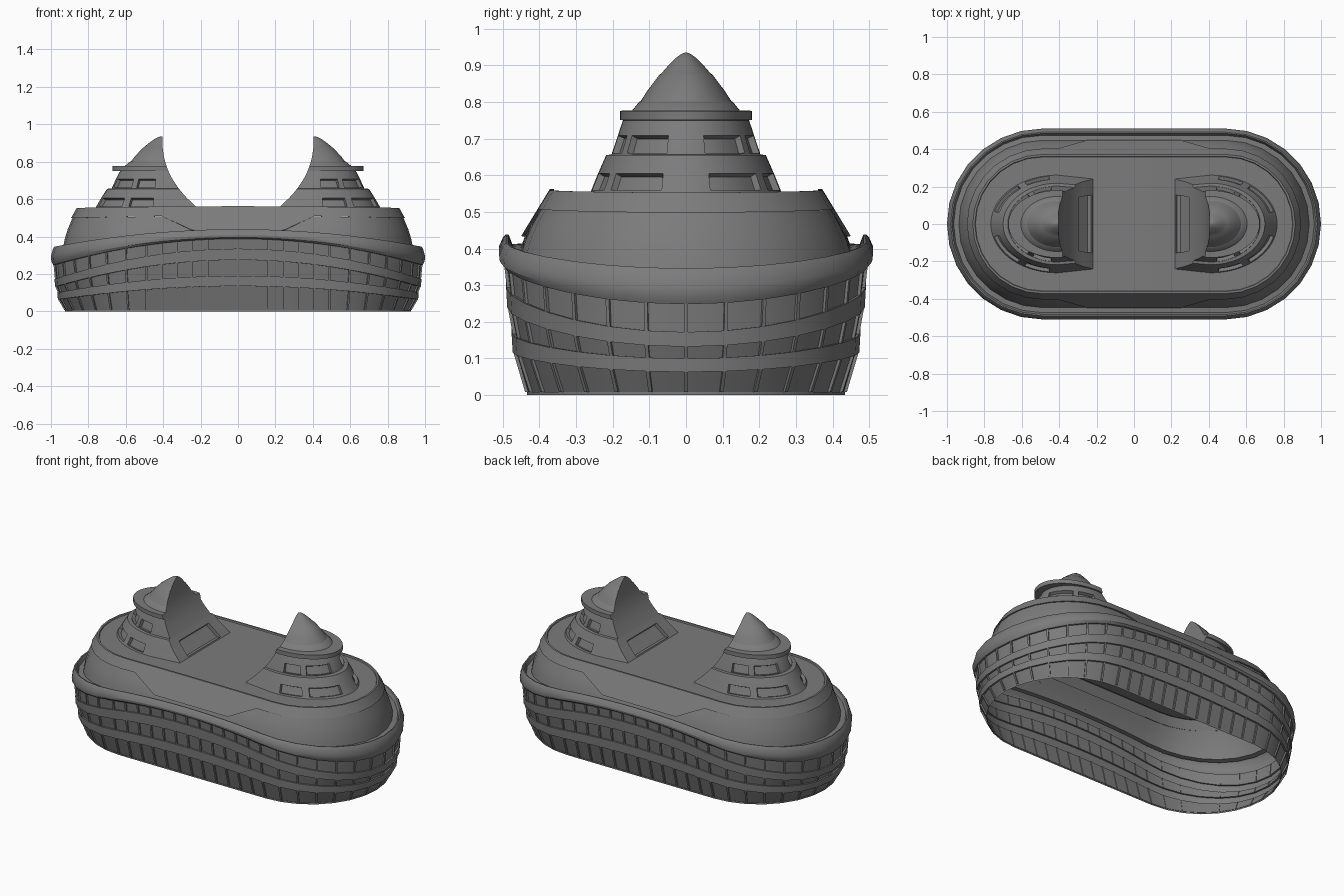
import bpy, bmesh, math
from mathutils import Vector

if "Cube" in bpy.data.objects:
    bpy.data.objects.remove(bpy.data.objects["Cube"])

grey = bpy.data.materials.new("mid_grey")
grey.diffuse_color = (0.2, 0.2, 0.2, 1)
grey.use_nodes = True
grey.node_tree.nodes["Principled BSDF"].inputs["Base Color"].default_value = grey.diffuse_color


def finish(bm, name, angle=28):
    me = bpy.data.meshes.new(name)
    bm.to_mesh(me)
    bm.free()
    ob = bpy.data.objects.new(name, me)
    bpy.context.collection.objects.link(ob)
    me.materials.append(grey)
    bpy.ops.object.select_all(action='DESELECT')
    ob.select_set(True)
    bpy.context.view_layer.objects.active = ob
    bpy.ops.object.shade_smooth_by_angle(angle=math.radians(angle))
    return ob


def loft(bm, rings):
    rows = [[bm.verts.new(p) for p in r] for r in rings]
    n = len(rows[0])
    faces = []
    for a, b in zip(rows, rows[1:]):
        faces.append([bm.faces.new((a[i], a[(i + 1) % n], b[(i + 1) % n], b[i])) for i in range(n)])
    return rows, faces


# Stadium outline: centre x and outward normal for each point, 52 points
C, ARC, STR = 0.49, 7, 12
half = [(C, math.cos(k * math.pi / 14), -math.sin(k * math.pi / 14)) for k in range(ARC)]
half += [(C - 2 * C * k / STR, 0, -1) for k in range(STR + 1)]
half += [(-C, -math.sin(k * math.pi / 14), -math.cos(k * math.pi / 14)) for k in range(1, ARC + 1)]
outline = half + [(c, nx, -ny) for c, nx, ny in half[-2:0:-1]]
N = len(outline)


def point(o, off, zmid, zend):
    """Point on the outline; height sweeps from zmid at the centre to zend at the tips."""
    c, nx, ny = o
    x = c + off * nx
    return Vector((x, off * ny, zmid - (zmid - zend) * (x / (C + off)) ** 2))


def ring(prof):
    return [point(o, *prof) for o in outline]


# Lower facade: three glazed rows, two swept bands and the base strip
rows = [((0.431, 0.008, 0.008), (0.463, 0.135, 0.063)),
        ((0.465, 0.190, 0.100), (0.478, 0.275, 0.132)),
        ((0.481, 0.335, 0.172), (0.488, 0.388, 0.248))]
facade = [(0.434, 0, 0), (0.434, 0.008, 0.008), *rows[0],
          (0.473, 0.135, 0.063), (0.476, 0.19, 0.10), *rows[1],
          (0.488, 0.275, 0.132), (0.491, 0.335, 0.172), *rows[2],
          # flared rim and the gutter behind it
          (0.498, 0.388, 0.248), (0.508, 0.395, 0.268), (0.510, 0.407, 0.295),
          (0.500, 0.430, 0.333), (0.491, 0.439, 0.346), (0.484, 0.438, 0.345),
          (0.474, 0.412, 0.325), (0.447, 0.414, 0.332)]
bm = bmesh.new()
loft(bm, [ring(p) for p in facade])
finish(bm, "lower_facade")

# Mullions on every outline point of each glazed row
bm = bmesh.new()
for lo, hi in rows:
    for o in outline:
        n = Vector((o[1], o[2], 0))
        t = Vector((-o[2], o[1], 0)) * 0.005
        a, b = point(o, *lo), point(o, *hi)
        loft(bm, [[p - t - n * 0.004, p + t - n * 0.004, p + t + n * 0.008, p - t + n * 0.008] for p in (a, b)])
bmesh.ops.recalc_face_normals(bm, faces=bm.faces)
finish(bm, "mullions")

# Curved upper body
bm = bmesh.new()
body = [(0.447, 0.414, 0.332), (0.437, 0.44, 0.385), (0.420, 0.472, 0.44), (0.395, 0.510, 0.499)]
loft(bm, [ring(p) for p in body])
finish(bm, "upper_body")


# Top band, dropping down to the gutter along the middle of both long sides
def band_ring(off, zmid, zend, off_low, z_low):
    pts = []
    for o in outline:
        t = min(1, max(0, (0.408 - abs(o[0])) / 0.163))
        p = point(o, off + (off_low - off) * t, zmid, zend)
        p.z += (z_low - p.z) * t
        pts.append(p)
    return pts


bm = bmesh.new()
rings, _ = loft(bm, [band_ring(0.394, 0.512, 0.498, 0.440, 0.432), band_ring(0.403, 0.512, 0.498, 0.450, 0.434),
                     ring((0.372, 0.562, 0.553)), ring((0.361, 0.562, 0.553)), ring((0.358, 0.555, 0.547))])
# deck strips across the roof
d = rings[-1]
for k in range(N // 2):
    f = [d[k], d[k + 1], d[(N - k - 1) % N], d[(N - k) % N]]
    bm.faces.new(list(dict.fromkeys(f)))
bmesh.ops.recalc_face_normals(bm, faces=bm.faces)
finish(bm, "top_band_and_deck")

# Towers: (z, half width in y, reach in x), half ellipses with a scooped inner face
CX, SEG = 0.41, 24
tower = [(0.548, 0.264, 0.356), (0.560, 0.258, 0.348), (0.605, 0.240, 0.322), (0.63, 0.229, 0.306),
         (0.655, 0.218, 0.290), (0.657, 0.203, 0.265), (0.661, 0.202, 0.264), (0.708, 0.186, 0.242),
         (0.73, 0.179, 0.231), (0.75, 0.172, 0.220), (0.751, 0.180, 0.262), (0.776, 0.180, 0.262),
         (0.777, 0.147, 0.195), (0.80, 0.128, 0.168), (0.802, 0.124, 0.162), (0.83, 0.106, 0.140),
         (0.875, 0.072, 0.098), (0.877, 0.068, 0.094), (0.90, 0.048, 0.066), (0.92, 0.028, 0.038),
         (0.931, 0.013, 0.018), (0.935, 0.003, 0.004)]


def tower_ring(s, z, ry, rx):
    u = min(1, max(0, (z - 0.552) / 0.383))
    xc = 0.405 - 0.19 * (1 - u) ** 2.4
    y = ry * (1 - 0.4 * (CX - xc))
    pts = [(CX + rx * math.cos(a), ry * math.sin(a))
           for a in (math.pi * (j / SEG - 0.5) for j in range(SEG + 1))]
    pts += [(xc, y), (xc, 0.65 * y), (xc, -0.65 * y), (xc, -y)]
    return [(s * px, py, z) for px, py in pts]


for s, name in ((-1, "left_tower"), (1, "right_tower")):
    bm = bmesh.new()
    rings, faces = loft(bm, [tower_ring(s, *t) for t in tower])
    bm.faces.new(rings[-1])
    bmesh.ops.recalc_face_normals(bm, faces=bm.faces)
    # recessed windows in two storeys
    glass = []
    for lev in (1, 6):
        for j in range(SEG):
            k = j - SEG // 2 if j >= SEG // 2 else SEG // 2 - 1 - j
            if 2 <= k <= 6 or 8 <= k <= 10:
                glass.append(faces[lev][j])
    bmesh.ops.inset_region(bm, faces=glass, thickness=0.002, depth=-0.018, use_even_offset=True)
    # recessed opening at the foot of the scooped face
    door = [faces[lev][SEG + 2] for lev in (1, 2)]
    bmesh.ops.inset_region(bm, faces=door, thickness=0.002, depth=-0.02, use_even_offset=True)
    finish(bm, name)
